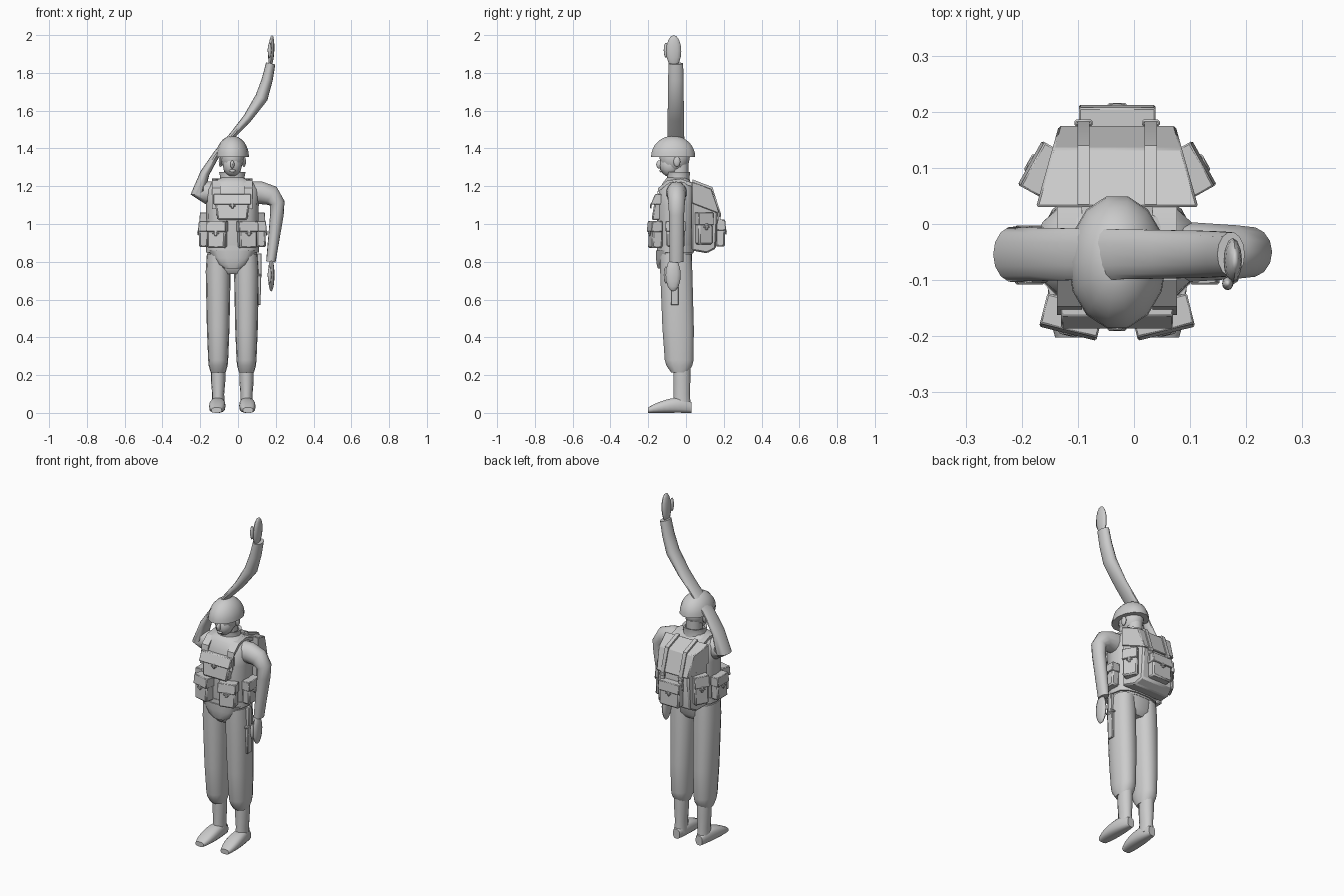
import bpy, bmesh
from math import cos, sin, pi, radians, copysign
from mathutils import Vector, Matrix

if "Cube" in bpy.data.objects:
    bpy.data.objects.remove(bpy.data.objects["Cube"])

CX = -0.03  # body centre line
SHADE = (0.6, 0.6, 0.6, 1)
grey = bpy.data.materials.new("plain_grey")
grey.use_nodes = True
grey.diffuse_color = SHADE
grey.node_tree.nodes["Principled BSDF"].inputs["Base Color"].default_value = SHADE


def finish(name, bm, bevel=0.0, angle=45):
    bmesh.ops.recalc_face_normals(bm, faces=bm.faces)
    mesh = bpy.data.meshes.new(name)
    bm.to_mesh(mesh)
    bm.free()
    mesh.materials.append(grey)
    ob = bpy.data.objects.new(name, mesh)
    bpy.context.collection.objects.link(ob)
    for other in bpy.context.selected_objects:
        other.select_set(False)
    ob.select_set(True)
    bpy.context.view_layer.objects.active = ob
    bpy.ops.object.shade_smooth_by_angle(angle=radians(angle))
    if bevel:
        modifier = ob.modifiers.new("soft_edges", "BEVEL")
        modifier.width, modifier.segments = bevel, 1


def skin(name, rings, bevel=0.0, angle=45):
    """Join rings of points into one closed surface."""
    bm = bmesh.new()
    loops = [[bm.verts.new(point) for point in ring] for ring in rings]
    count = len(loops[0])
    for low, high in zip(loops, loops[1:]):
        for i in range(count):
            j = (i + 1) % count
            bm.faces.new((low[i], low[j], high[j], high[i]))
    bm.faces.new(loops[0])
    bm.faces.new(loops[-1])
    finish(name, bm, bevel, angle)


def oval(centre, across, along, power=2.0, sides=14):
    """Rounded ring spanned by two half-axis vectors."""
    def bend(value):
        return copysign(abs(value) ** (2 / power), value)
    turns = [2 * pi * i / sides for i in range(sides)]
    return [Vector(centre) + Vector(across) * bend(cos(t)) + Vector(along) * bend(sin(t)) for t in turns]


def column(name, x, y, sections, power=2.0, lean=0.0):
    """Upright form from (height, half width, half depth) sections."""
    base = sections[0][0]
    skin(name, [oval((x, y + lean * (z - base), z), (wide, 0, 0), (0, deep, 0), power)
                for z, wide, deep in sections])


def limb(name, y, deep_start, deep_end, path):
    """Sleeve following (x, z, half width) points, rings square to the path."""
    rings = []
    last = len(path) - 1
    for i, (x, z, wide) in enumerate(path):
        before, after = path[max(i - 1, 0)], path[min(i + 1, last)]
        across = Vector((after[1] - before[1], 0, before[0] - after[0])).normalized()
        deep = deep_start + (deep_end - deep_start) * i / last
        rings.append(oval((x, y, z), across * wide, (0, deep, 0)))
    skin(name, rings)


def ball(name, centre, radii, tilt=0):
    bm = bmesh.new()
    bmesh.ops.create_uvsphere(bm, u_segments=12, v_segments=8, radius=1)
    place = Matrix.Translation(centre) @ Matrix.Rotation(radians(tilt), 4, "Y")
    bmesh.ops.transform(bm, matrix=place @ Matrix.Diagonal((*radii, 1)), verts=bm.verts)
    finish(name, bm)


def prism(name, x, outline, half, narrowing=0.0, bevel=0.0):
    """Side outline of (y, z) points given width, narrowing towards the back."""
    skin(name, [[(x + side * (half - narrowing * y), y, z) for y, z in outline]
                for side in (-1, 1)], bevel, 30)


def band(name, x, half, path, thick):
    """Webbing strap following (y, z) points."""
    prism(name, x, path + [(y, z - thick) for y, z in reversed(path)], half)


def block(name, size, centre, place=Matrix(), low=1.0, lean=0.0, bevel=0.003):
    """Box narrowed at the bottom; lean pulls the top front edge back."""
    bm = bmesh.new()
    bmesh.ops.create_cube(bm, size=1)
    for vert in bm.verts:
        x, y, z = vert.co
        if z < 0:
            x *= low
        elif y < 0:
            y += lean
        vert.co = place @ (Vector((x * size[0], y * size[1], z * size[2])) + Vector(centre))
    finish(name, bm, bevel, 30)


def pouch(name, centre, size, turn=0, low=1.0, lean=0.1):
    """Pocket with a flap, closing tab and buckle, facing the front before turning."""
    wide, deep, tall = size
    front = -deep / 2 - 0.003
    place = Matrix.Translation(centre) @ Matrix.Rotation(radians(turn), 4, "Z")
    block(name, size, (0, 0, 0), place, low, lean, 0.008)
    block(name + "_flap", (wide * 1.05, deep * 1.06, tall * 0.4), (0, -0.003, tall * 0.32), place, 1, lean)
    block(name + "_tab", (0.02, 0.008, tall / 5), (0, front, tall * 0.06), place, 0.7)
    block(name + "_buckle", (0.034, 0.01, 0.008), (0, front, tall * 0.06), place)


# Torso, jacket skirt and hips
column("jacket", CX, -0.055, [(0.84, 0.13, 0.09), (0.9, 0.135, 0.1), (1.1, 0.14, 0.105),
                              (1.18, 0.145, 0.096), (1.22, 0.115, 0.075), (1.245, 0.06, 0.055)], 2.6, 0.02)
column("jacket_front_skirt", CX, -0.115, [(0.765, 0.045, 0.035), (0.785, 0.08, 0.045),
                                          (0.82, 0.105, 0.056), (0.86, 0.13, 0.065)], 2.4, 0.2)
column("belt", CX, -0.055, [(0.85, 0.14, 0.1), (0.885, 0.14, 0.1)], 2.6)
column("trouser_seat", CX, -0.052, [(0.735, 0.07, 0.06), (0.765, 0.125, 0.083), (0.86, 0.13, 0.086)], 2.4)
column("collar", CX, -0.04, [(1.215, 0.075, 0.065), (1.245, 0.064, 0.06), (1.275, 0.07, 0.064),
                             (1.27, 0.055, 0.05), (1.235, 0.05, 0.045)])

# Head
column("neck", CX, -0.035, [(1.21, 0.043, 0.046), (1.32, 0.043, 0.05)])
ball("skull", (CX, -0.06, 1.35), (0.062, 0.08, 0.08))
ball("jaw", (CX, -0.085, 1.31), (0.05, 0.055, 0.06))
ball("nose", (CX, -0.14, 1.315), (0.011, 0.018, 0.022))
ball("lips", (CX, -0.132, 1.281), (0.018, 0.008, 0.008))

# Helmet shell, a dome of shrinking ovals
arcs = [pi / 2 * i / 8 for i in range(8)]
skin("helmet", [oval((CX, -0.068, 1.355 + 0.112 * sin(t)), (0.088 * cos(t), 0, 0), (0, 0.12 * cos(t), 0))
                for t in arcs])

for s, side in ((-1, "right_"), (1, "left_")):
    # Legs, boots and ears
    x = CX + s * 0.075
    column(side + "trouser_leg", x, -0.034, [
        (0.215, 0.04, 0.046), (0.25, 0.05, 0.07), (0.28, 0.053, 0.078), (0.45, 0.06, 0.085),
        (0.75, 0.066, 0.087), (0.84, 0.06, 0.085)], 2.3, -0.033)
    column(side + "boot_shaft", x, -0.022, [(0.03, 0.034, 0.048), (0.1, 0.032, 0.044), (0.17, 0.038, 0.046),
                                            (0.24, 0.038, 0.046)])
    foot = []
    for i in range(9):
        t = i / 8
        end = sin(pi * (0.08 + 0.84 * t)) ** 0.4
        tall = (0.05 - 0.025 * t) * end
        wide = (0.038 + 0.01 * t) * end
        foot.append(oval((x + s * 0.008 * t, 0.028 - 0.23 * t, tall), (wide, 0, 0), (0, 0, tall), 2.7))
    skin(side + "boot_foot", foot)
    ball(side + "ear", (CX + s * 0.062, -0.048, 1.33), (0.01, 0.018, 0.028))

    # Webbing and pouches
    band(side + "shoulder_strap", CX + s * 0.085, 0.022,
         [(-0.162, 1.1), (-0.147, 1.19), (-0.1, 1.23), (-0.03, 1.24), (0.04, 1.215)], 0.02)
    pouch(side + "front_pouch", (CX + s * 0.08, -0.163, 0.942), (0.1, 0.058, 0.14), s * 14, 0.94)
    pouch(side + "side_pouch", (CX + s * 0.153, -0.055, 0.945), (0.1, 0.05, 0.135), s * 90, 0.94)
    pouch(side + "pack_pocket", (CX + s * 0.13, 0.095, 0.975), (0.085, 0.05, 0.165), s * 119)
    band(side + "pack_strap", CX + s * 0.06, 0.011, [(0.035, 1.236), (0.14, 1.195), (0.183, 1.06), (0.179, 1)], 0.02)
    block(side + "strap_buckle", (0.032, 0.012, 0.02), (CX + s * 0.06, 0.18, 1.05))

pouch("chest_pouch", (CX, -0.155, 1.088), (0.19, 0.055, 0.135), 0, 0.84, 0.4)

# Backpack with lid and rear pocket
prism("backpack", CX, [(0.03, 0.86), (0.11, 0.845), (0.158, 0.87), (0.168, 1.05), (0.13, 1.17), (0.03, 1.215)],
      0.147, 0.27, 0.008)
prism("backpack_lid", CX, [(0.03, 1.11), (0.16, 1.06), (0.176, 1.06), (0.135, 1.186), (0.03, 1.225)],
      0.153, 0.28, 0.004)
pouch("rear_pocket", (CX, 0.182, 0.95), (0.13, 0.052, 0.14), 180)

# Lowered left arm
limb("left_sleeve", -0.05, 0.057, 0.037, [
    (0.07, 1.165, 0.06), (0.12, 1.165, 0.06), (0.175, 1.15, 0.055), (0.208, 1.11, 0.04),
    (0.206, 1.05, 0.036), (0.174, 0.8, 0.025)])
ball("left_hand", (0.176, -0.068, 0.73), (0.017, 0.04, 0.087))
ball("left_thumb", (0.167, -0.106, 0.73), (0.01, 0.012, 0.045))

# Raised right arm, its long sleeve passing the helmet
limb("right_sleeve", -0.054, 0.053, 0.04, [
    (-0.13, 1.165, 0.06), (-0.18, 1.165, 0.06), (-0.215, 1.155, 0.036), (-0.175, 1.27, 0.025),
    (-0.11, 1.375, 0.018), (-0.03, 1.468, 0.017), (0.05, 1.56, 0.024), (0.125, 1.67, 0.034),
    (0.155, 1.765, 0.029), (0.173, 1.85, 0.025)])
ball("right_hand", (0.176, -0.065, 1.915), (0.016, 0.04, 0.085), 3)
ball("right_thumb", (0.167, -0.106, 1.92), (0.01, 0.012, 0.04))

# Sheathed knife on the left hip
block("sheath", (0.02, 0.04, 0.16), (0.113, -0.06, 0.65), low=0.6)
block("sheath_handle", (0.024, 0.028, 0.13), (0.112, -0.06, 0.78))
block("sheath_guard", (0.026, 0.06, 0.012), (0.113, -0.06, 0.73))
